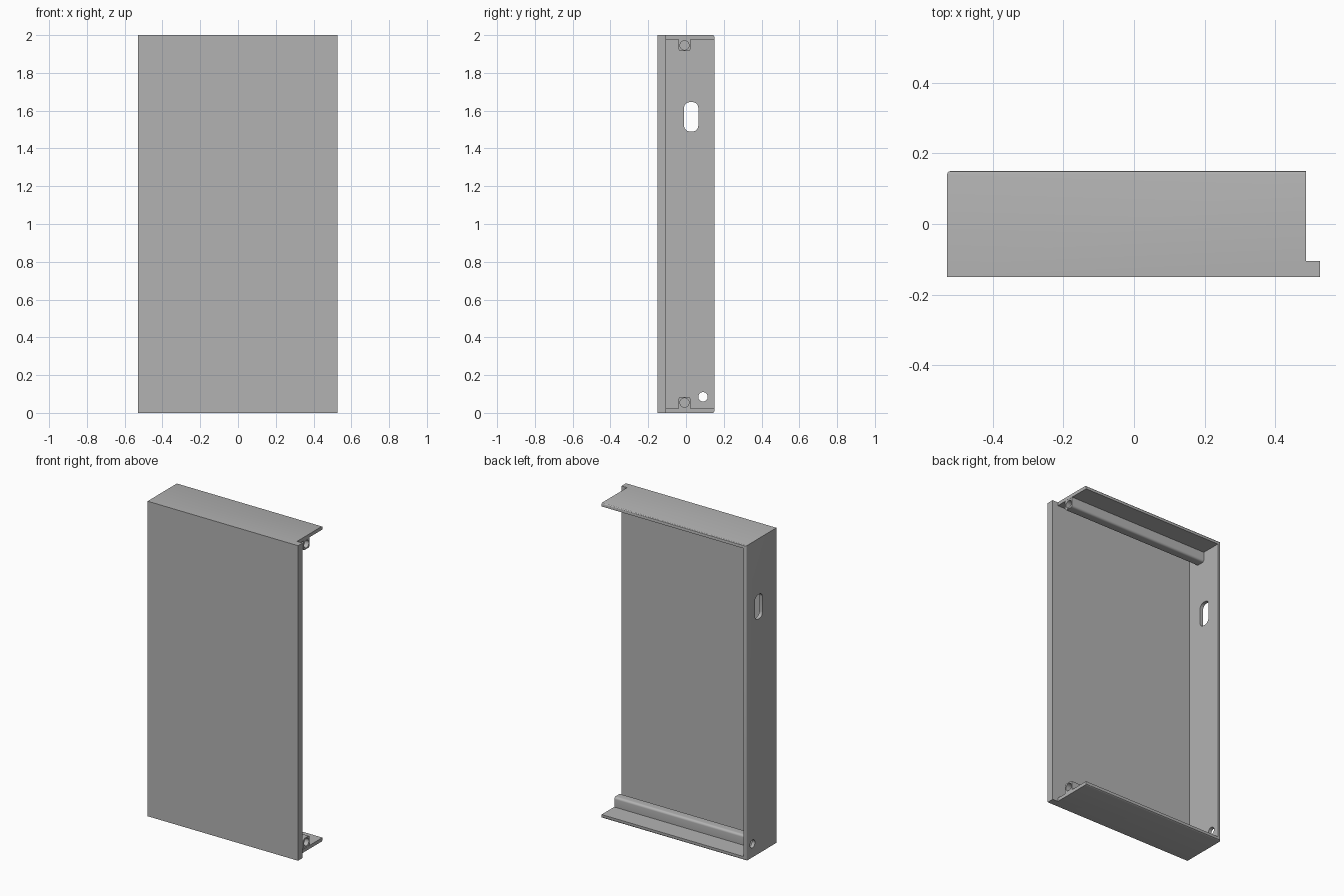
import bpy, bmesh, math

old = bpy.data.objects.get("Cube")
if old:
    bpy.data.objects.remove(old, do_unlink=True)

GREY = (0.45, 0.45, 0.45, 1)
grey = bpy.data.materials.new("plain grey")
grey.use_nodes = True
grey.diffuse_color = GREY
grey.node_tree.nodes["Principled BSDF"].inputs["Base Color"].default_value = GREY

X_WALL, X_END, X_LIP = -0.53, 0.488, 0.527
Y_FRONT, Y_PANEL, Y_BACK = -0.15, -0.105, 0.15
HEIGHT, WALL = 2.0, 0.022


def finish(name, bm):
    bmesh.ops.recalc_face_normals(bm, faces=bm.faces)
    mesh = bpy.data.meshes.new(name)
    bm.to_mesh(mesh)
    bm.free()
    mesh.materials.append(grey)
    obj = bpy.data.objects.new(name, mesh)
    bpy.context.collection.objects.link(obj)
    return obj


def extrude(bm, points, direction):
    face = bm.faces.new([bm.verts.new(p) for p in points])
    new = bmesh.ops.extrude_face_region(bm, geom=[face])["geom"]
    verts = [v for v in new if isinstance(v, bmesh.types.BMVert)]
    bmesh.ops.translate(bm, verts=verts, vec=direction)


def rounded_bar(name, x0, x1, y0, y1, z0, z1, r, steps=8):
    """Bar along x whose cross-section is a rectangle with round corners."""
    points = []
    corners = [(y1 - r, z1 - r), (y0 + r, z1 - r), (y0 + r, z0 + r), (y1 - r, z0 + r)]
    for i, (cy, cz) in enumerate(corners):
        for s in range(steps):
            a = math.pi / 2 * (i + s / (steps - 1) * 0.98)
            points.append((x0, cy + r * math.cos(a), cz + r * math.sin(a)))
    bm = bmesh.new()
    extrude(bm, points, (x1 - x0, 0, 0))
    return finish(name, bm)


def box(name, x0, x1, y0, y1, z0, z1):
    bm = bmesh.new()
    extrude(bm, [(x0, y0, z0), (x1, y0, z0), (x1, y1, z0), (x0, y1, z0)], (0, 0, z1 - z0))
    return finish(name, bm)


def cut(obj, cutter):
    mod = obj.modifiers.new("cut", "BOOLEAN")
    mod.operation = "DIFFERENCE"
    mod.solver = "EXACT"
    mod.object = cutter
    bpy.context.view_layer.objects.active = obj
    bpy.ops.object.modifier_apply(modifier=mod.name)
    bpy.data.objects.remove(cutter, do_unlink=True)


def shade(obj):
    bpy.ops.object.select_all(action="DESELECT")
    obj.select_set(True)
    bpy.context.view_layer.objects.active = obj
    bpy.ops.object.shade_smooth_by_angle(angle=math.radians(30))


# Housing: front panel with side lip, top, bottom and one end wall
outline = [(X_WALL, Y_FRONT), (X_LIP, Y_FRONT), (X_LIP, Y_PANEL),
           (X_END, Y_PANEL), (X_END, Y_BACK), (X_WALL, Y_BACK)]
bm = bmesh.new()
extrude(bm, [(x, y, 0) for x, y in outline], (0, 0, HEIGHT))
rim = [e for e in bm.edges
       if all(abs(v.co.y - Y_BACK) < 1e-4 for v in e.verts)
       and not all(abs(v.co.x - X_END) < 1e-4 for v in e.verts)]
bmesh.ops.bevel(bm, geom=rim, offset=0.009, segments=3, profile=0.5, affect="EDGES")
housing = finish("housing", bm)
cut(housing, box("cavity", X_WALL + WALL, 0.7, Y_PANEL, 0.3, WALL, HEIGHT - WALL))

# End wall openings: oblong slot and round cable hole
cut(housing, rounded_bar("slot", -0.6, -0.45, -0.01, 0.065, 1.49, 1.645, 0.03))
cut(housing, rounded_bar("cable_hole", -0.6, -0.45, 0.065, 0.115, 0.06, 0.11, 0.0249))
shade(housing)

# Screw rails along the top and bottom walls, each with a blind hole
for name, side in (("bottom_screw_rail", -1), ("top_screw_rail", 1)):
    def span(a, b):
        return sorted((1 + side * a, 1 + side * b))
    rail = rounded_bar(name, X_WALL + 0.01, X_END - 0.001, -0.04, 0.024,
                       *span(0.915, 0.995), 0.014)
    cut(rail, rounded_bar("screw_hole", 0.0, 0.6, -0.032, 0.016,
                          *span(0.922, 0.970), 0.0239))
    shade(rail)
